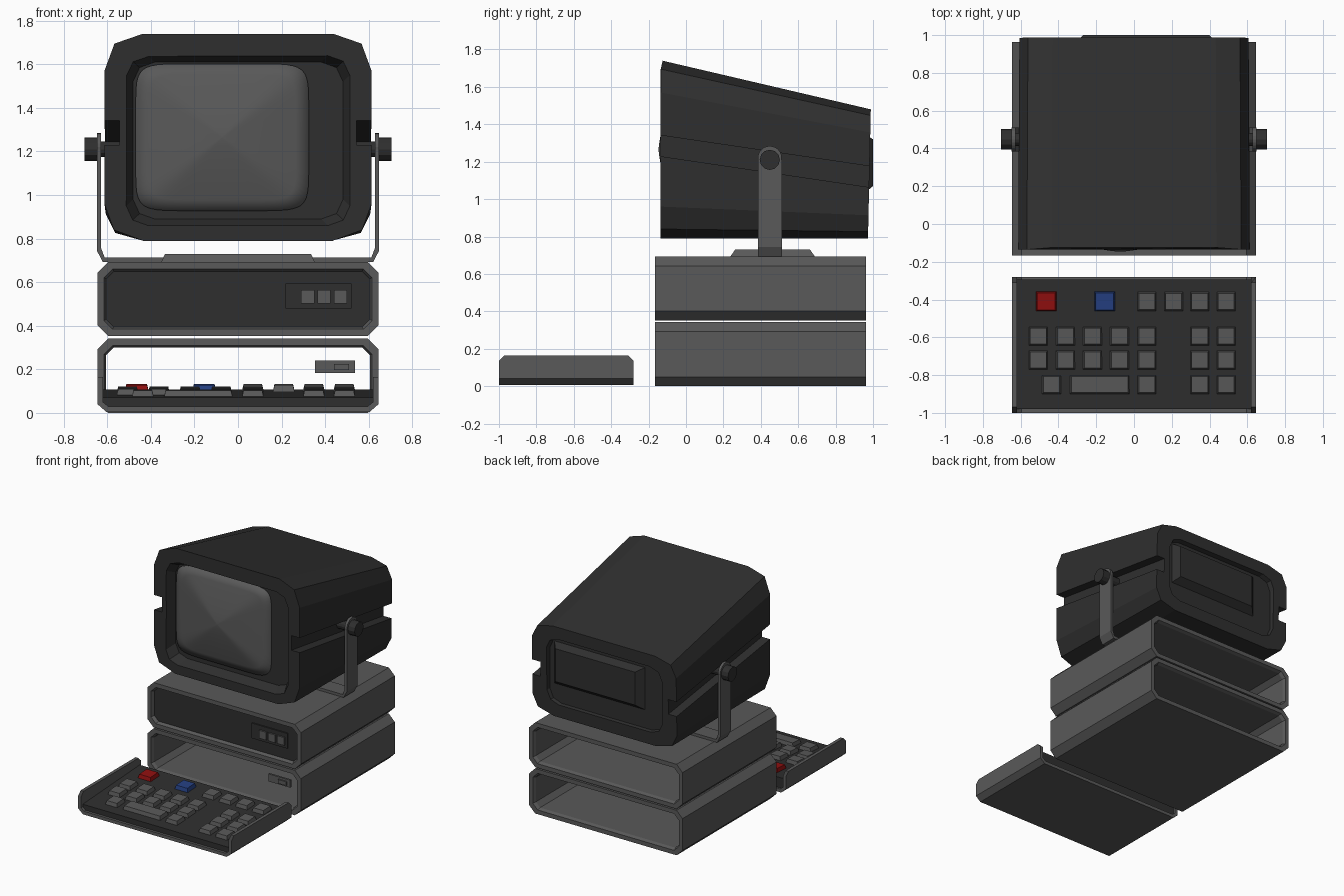
import bpy, bmesh, math

if "Cube" in bpy.data.objects:
    bpy.data.objects.remove(bpy.data.objects["Cube"])


def material(name, rgb):
    m = bpy.data.materials.new(name)
    m.use_nodes = True
    m.diffuse_color = (*rgb, 1)
    bsdf = next(n for n in m.node_tree.nodes if n.type == "BSDF_PRINCIPLED")
    bsdf.inputs["Base Color"].default_value = (*rgb, 1)
    return m


GREY = material("mid_grey", (0.1, 0.1, 0.1))
DARK = material("charcoal", (0.028, 0.028, 0.028))
RED = material("red", (0.28, 0.005, 0.005))
BLUE = material("blue", (0.018, 0.05, 0.22))


def loft(name, rings, mat, closed=False, smooth=False):
    """Skin a list of equal point rings; cap the ends unless closed."""
    bm = bmesh.new()
    vs = [[bm.verts.new(p) for p in r] for r in rings]
    n = len(rings[0])
    pairs = list(zip(vs, vs[1:]))
    if closed:
        pairs.append((vs[-1], vs[0]))
    else:
        bm.faces.new(vs[0])
        bm.faces.new(vs[-1])
    for a, b in pairs:
        for i in range(n):
            j = (i + 1) % n
            bm.faces.new((a[i], a[j], b[j], b[i]))
    bmesh.ops.recalc_face_normals(bm, faces=bm.faces)
    me = bpy.data.meshes.new(name)
    bm.to_mesh(me)
    bm.free()
    me.materials.append(mat)
    for p in me.polygons:
        p.use_smooth = smooth
    ob = bpy.data.objects.new(name, me)
    bpy.context.collection.objects.link(ob)
    return ob


def at_y(profile, y):
    return [(x, y, z) for x, z in profile]


def prism(name, profile, y0, y1, mat):
    return loft(name, [at_y(profile, y0), at_y(profile, y1)], mat)


def mirrored(half):
    """Close a right-hand half profile with its mirror image."""
    return half + [(-x, z) for x, z in reversed(half)]


def octagon(w, z0, z1, c):
    return mirrored([(w - c, z1), (w, z1 - c), (w, z0 + c), (w - c, z0)])


def rect(x0, x1, z0, z1):
    return [(x0, z0), (x1, z0), (x1, z1), (x0, z1)]


def disc(name, x0, x1, y, z, r, n, mat):
    def ring(x):
        return [(x, y + r * math.cos(a), z + r * math.sin(a))
                for a in (2 * math.pi * i / n for i in range(n))]
    return loft(name, [ring(x0), ring(x1)], mat)


def carve(target, cutter):
    """Subtract the cutter, bake the result and discard the cutter."""
    mod = target.modifiers.new("recess", "BOOLEAN")
    mod.operation, mod.solver, mod.object = "DIFFERENCE", "EXACT", cutter
    deps = bpy.context.evaluated_depsgraph_get()
    me = bpy.data.meshes.new_from_object(target.evaluated_get(deps))
    target.modifiers.clear()
    target.data = me
    bpy.data.objects.remove(cutter)


# Two stacked open cases
for name, z0, z1 in (("lower_case", 0.0, 0.342), ("upper_case", 0.352, 0.692)):
    outer = octagon(0.645, z0, z1, 0.05)
    rim = octagon(0.615, z0 + 0.032, z1 - 0.032, 0.04)
    inner = octagon(0.605, z0 + 0.042, z1 - 0.042, 0.035)
    loft(name, [at_y(outer, -0.167), at_y(outer, 0.963), at_y(rim, 0.963), at_y(inner, 0.94),
                at_y(inner, -0.145), at_y(rim, -0.167)], GREY, closed=True)

# Upper case front panel with switches
prism("front_panel", octagon(0.607, 0.392, 0.652, 0.035), -0.14, -0.12, DARK)
prism("switch_plate", rect(0.218, 0.52, 0.48, 0.595), -0.15, -0.135, DARK)
for i in range(3):
    x = 0.29 + 0.075 * i
    prism(f"switch_{i + 1}", rect(x, x + 0.06, 0.503, 0.563), -0.162, -0.145, GREY)

# Lower case switch plate
prism("lower_switch_plate", rect(0.353, 0.537, 0.184, 0.241), -0.14, -0.125, GREY)
prism("lower_switch", rect(0.44, 0.51, 0.196, 0.225), -0.15, -0.135, GREY)

# Stand foot
loft("stand_foot", [
    [(sx * 0.355, 0.463 + sy * 0.232, 0.685) for sx, sy in ((-1, -1), (1, -1), (1, 1), (-1, 1))],
    [(sx * 0.335, 0.463 + sy * 0.2, 0.73) for sx, sy in ((-1, -1), (1, -1), (1, 1), (-1, 1))],
], GREY)

# Strap bracket with rounded ends, and tilt knobs
PIVOT_Y, PIVOT_Z = 0.448, 1.21
strap_out = [(0.648, PIVOT_Z), (0.648, 0.745), (0.62, 0.692)]
strap_in = [(0.628, PIVOT_Z), (0.628, 0.755), (0.612, 0.713)]
strap = strap_out + [(-x, z) for x, z in reversed(strap_out)]
strap += [(-x, z) for x, z in strap_in] + list(reversed(strap_in))
prism("strap_bracket", strap, PIVOT_Y - 0.064, PIVOT_Y + 0.064, GREY)
for side, s in (("left", 1), ("right", -1)):
    disc(f"strap_end_{side}", s * 0.628, s * 0.648, PIVOT_Y, PIVOT_Z + 0.01, 0.064, 24, GREY)
    disc(f"tilt_knob_{side}", s * 0.645, s * 0.705, PIVOT_Y, PIVOT_Z, 0.054, 12, DARK)
    disc(f"tilt_axle_{side}", s * 0.53, s * 0.63, PIVOT_Y, PIVOT_Z, 0.035, 12, DARK)


# Monitor housing: wedge with a sloping groove along each side
def housing_profile(top, groove):
    k = (top - 0.79) / 0.95
    def h(z):
        return 0.79 + (z - 0.79) * k
    return mirrored([(0.437, top), (0.567, h(1.695)), (0.613, h(1.57)),
                     (0.613, groove + 0.056), (0.543, groove + 0.056),
                     (0.543, groove - 0.056), (0.613, groove - 0.056),
                     (0.613, h(0.96)), (0.57, h(0.84)), (0.435, 0.79)])


front = [(x, -0.135 + 0.01 * (z > 1.72), z) for x, z in housing_profile(1.74, 1.285)]
back = [(x * 0.99, 0.973 + 0.015 * (z - 0.79) / 0.69, z) for x, z in housing_profile(1.48, 1.12)]
housing = loft("monitor_housing", [front, back], DARK)


def bezel(w, z0, z1):
    return mirrored([(w - 0.1, z1), (w - 0.03, z1 - 0.025), (w, z1 - 0.09),
                     (w, z0 + 0.09), (w - 0.03, z0 + 0.025), (w - 0.1, z0)])


carve(housing, loft("front_cutter", [at_y(bezel(0.545, 0.83, 1.67), -0.21),
                                     at_y(bezel(0.482, 0.89, 1.61), -0.06)], DARK))
carve(housing, loft("back_cutter", [at_y(bezel(0.5, 0.87, 1.40), 1.05),
                                    at_y(bezel(0.48, 0.89, 1.38), 0.95)], DARK))

# Raised block on the back of the monitor
loft("back_block", [at_y(rect(-0.33, 0.45, 1.02, 1.355), 0.94),
                    at_y(rect(-0.27, 0.40, 1.07, 1.32), 1.0)], DARK)


# Bulging screen, set to one side of the recess
def screen_ring(t, y):
    pts = []
    for i in range(48):
        a = 2 * math.pi * (i + 0.5) / 48
        c, s = math.cos(a), math.sin(a)
        x = math.copysign(abs(c) ** 0.25, c)
        z = math.copysign(abs(s) ** 0.25, s)
        pts.append((-0.0725 + 0.3975 * t * x, y, 1.265 + 0.3375 * t * z))
    return pts


rings = [screen_ring(1, -0.05)]
for t in (1, 0.85, 0.65, 0.45, 0.25, 0.1, 0.01):
    rings.append(screen_ring(t, -0.072 - 0.075 * (1 - t ** 1.3)))
loft("screen", rings, GREY, smooth=True)

# Keyboard tray with raised side walls
tray_out = [(0.645, 0.165), (0.645, 0.135), (0.645, 0.04), (0.605, 0.005)]
tray_in = [(0.62, 0.165), (0.62, 0.135), (0.62, 0.05), (0.595, 0.03)]
tray = tray_out + [(-x, z) for x, z in reversed(tray_out)]
tray += [(-x, z) for x, z in tray_in] + list(reversed(tray_in))
loft("keyboard_tray", [[(x, -0.64 + s * (0.33 if z > 0.15 else 0.36), z) for x, z in tray]
                       for s in (-1, 1)], GREY)


# Sloping key deck
def deck_z(y):
    return 0.07 + 0.055 * (y + 0.98)


loft("key_deck", [[(x, y, z) for y, z in ((-0.98, 0.028), (-0.98, deck_z(-0.98)),
                                          (-0.295, deck_z(-0.295)), (-0.295, 0.028))]
                  for x in (-0.621, 0.621)], DARK)


# Keys
def key(name, x, y, w, d, mat):
    def ring(grow, up):
        return [(x + sx * (w / 2 + grow), y + sy * (d / 2 + grow),
                 deck_z(y + sy * d / 2) + up)
                for sx, sy in ((-1, -1), (1, -1), (1, 1), (-1, 1))]
    loft(name, [ring(0.008, -0.005), ring(0, 0.028)], mat)


key("red_key", -0.465, -0.41, 0.095, 0.09, RED)
key("blue_key", -0.155, -0.41, 0.095, 0.09, BLUE)
key("space_bar", -0.182, -0.85, 0.3, 0.085, GREY)
main_cols = [-0.507, -0.363, -0.22, -0.077, 0.068]
pad_cols = [0.348, 0.488]
rows = {-0.41: [0.068, 0.21] + pad_cols, -0.594: main_cols + pad_cols,
        -0.72: main_cols + pad_cols, -0.85: [-0.437, 0.068] + pad_cols}
for r, (y, cols) in enumerate(rows.items()):
    for c, x in enumerate(cols):
        key(f"key_{r + 1}_{c + 1}", x, y, 0.085, 0.085, GREY)
